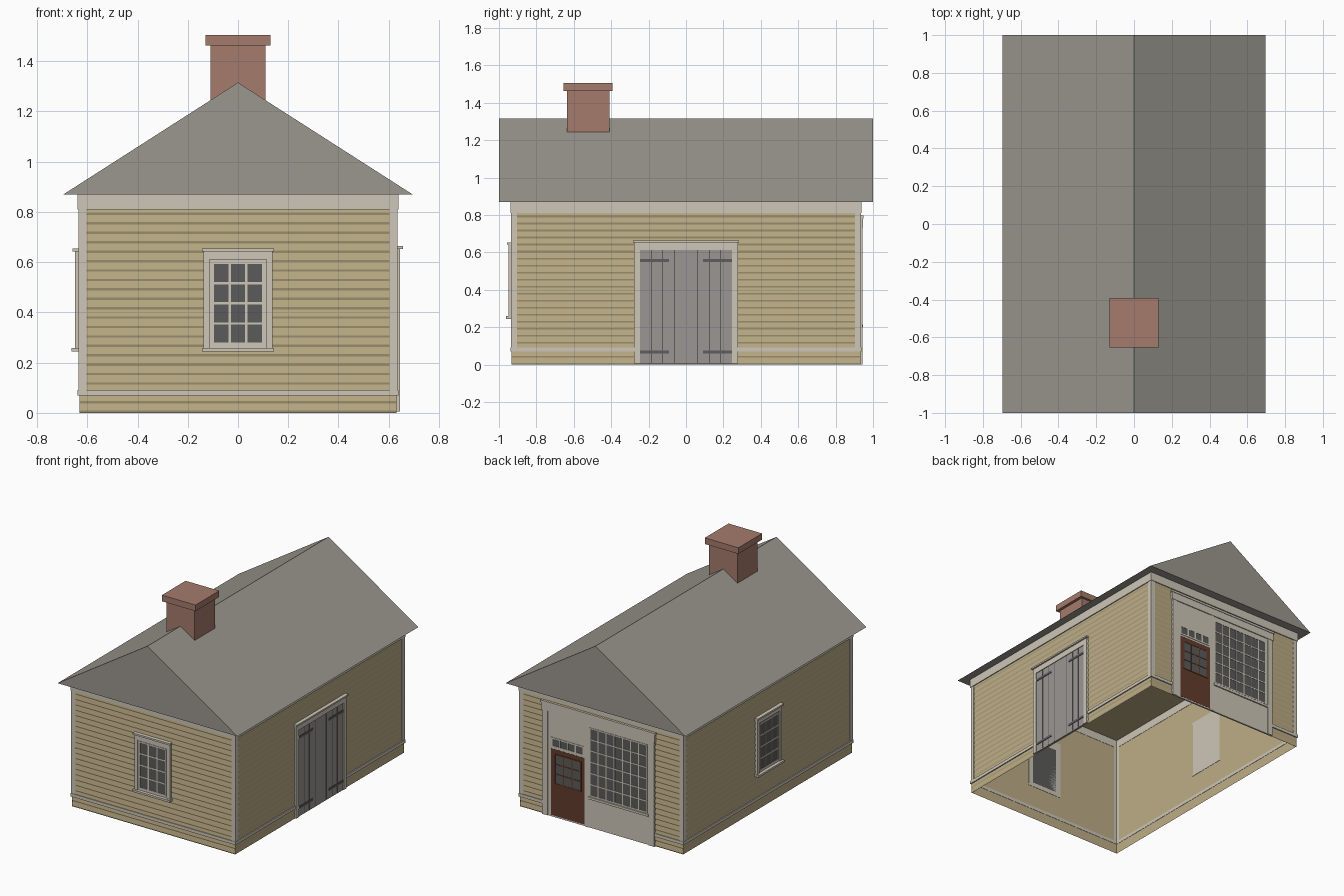
import bpy, bmesh
from mathutils import Matrix, Vector

cube = bpy.data.objects.get("Cube")
if cube:
    bpy.data.objects.remove(cube)


def material(name, r, g, b):
    m = bpy.data.materials.new(name)
    m.use_nodes = True
    m.diffuse_color = (r, g, b, 1)
    bsdf = next(n for n in m.node_tree.nodes if n.type == 'BSDF_PRINCIPLED')
    bsdf.inputs["Base Color"].default_value = (r, g, b, 1)
    bsdf.inputs["Roughness"].default_value = 0.9
    return m


TAN = material("tan siding", 0.51, 0.42, 0.24)
CREAM = material("cream trim", 0.62, 0.57, 0.48)
SLATE = material("grey roof", 0.33, 0.31, 0.275)
PLANK = material("grey planks", 0.33, 0.305, 0.287)
BRICK = material("brick red", 0.375, 0.198, 0.15)
GLASS = material("dark glass", 0.105, 0.105, 0.103)
BROWN = material("brown door", 0.127, 0.045, 0.025)
IRON = material("dark iron", 0.115, 0.107, 0.107)

HX, HY, WALL_TOP = 0.629, 0.929, 0.87
# Each side: outward direction, horizontal direction, wall distance, half width
SIDES = {
    "front": (Vector((0, -1, 0)), Vector((1, 0, 0)), HY, HX),
    "back": (Vector((0, 1, 0)), Vector((1, 0, 0)), HY, HX),
    "right": (Vector((1, 0, 0)), Vector((0, 1, 0)), HX, HY),
    "left": (Vector((-1, 0, 0)), Vector((0, 1, 0)), HX, HY),
}
# The model's own left is +x
SIDE_NAMES = {"front": "front", "back": "back", "right": "left", "left": "right"}


def finish(name, bm, mat):
    mesh = bpy.data.meshes.new(name)
    bm.to_mesh(mesh)
    bm.free()
    mesh.materials.append(mat)
    ob = bpy.data.objects.new(name, mesh)
    bpy.context.scene.collection.objects.link(ob)


def add_box(bm, a, b):
    a, b = Vector(a), Vector(b)
    size = Vector([abs(s) for s in b - a])
    bmesh.ops.create_cube(bm, size=1, matrix=Matrix.LocRotScale((a + b) / 2, None, size))


def box(name, mat, a, b):
    bm = bmesh.new()
    add_box(bm, a, b)
    finish(name, bm, mat)


def boards(name, mat, side, depth, rects):
    """Flat boards on a wall; each rect is (u0, u1, z0, z1)."""
    out, along, dist, _ = SIDES[side]
    bm = bmesh.new()
    for u0, u1, z0, z1 in rects:
        a = out * (dist - 0.002) + along * u0 + Vector((0, 0, z0))
        b = out * (dist + depth) + along * u1 + Vector((0, 0, z1))
        add_box(bm, a, b)
    finish(SIDE_NAMES[side] + "_" + name, bm, mat)


def glazing(name, side, u0, u1, z0, z1, cols, rows, bar, depth, mat=CREAM):
    """A pane of glass with a grid of glazing bars."""
    boards(name + "_glass", GLASS, side, depth, [(u0, u1, z0, z1)])
    h = bar / 2
    rects = []
    for i in range(cols + 1):
        u = u0 + (u1 - u0) * i / cols
        rects.append((u - h, u + h, z0 - h, z1 + h))
    for j in range(rows + 1):
        z = z0 + (z1 - z0) * j / rows
        rects.append((u0 - h, u1 + h, z - h, z + h))
    boards(name + "_bars", mat, side, depth + 0.002, rects)


def clapboards(name, side, half, first, last):
    """Overlapping siding as one stepped profile swept along the wall."""
    out, along, dist, _ = SIDES[side]
    pitch = 0.0375
    profile = []
    for i in range(first, last):
        profile += [(0.0005, i * pitch), (0.004, i * pitch + 0.009)]
    profile.append((0.0005, last * pitch))
    bm = bmesh.new()
    rows = []
    for d, z in profile:
        p = out * (dist + d) + Vector((0, 0, z))
        rows.append([bm.verts.new(p - along * half), bm.verts.new(p + along * half)])
    for a, b in zip(rows, rows[1:]):
        f = bm.faces.new((a[0], a[1], b[1], b[0]))
        f.normal_update()
        if f.normal.dot(out) < 0:
            f.normal_flip()
    finish(SIDE_NAMES[side] + "_" + name, bm, TAN)


# Wall shell, open underneath
bm = bmesh.new()
add_box(bm, (-HX, -HY, 0), (HX, HY, WALL_TOP - 0.004))
bm.normal_update()
bmesh.ops.delete(bm, geom=[f for f in bm.faces if f.normal.z < -0.5], context='FACES')
finish("wall_shell", bm, TAN)

# Siding and trim on all four walls
for side, (_, _, _, half) in SIDES.items():
    clapboards("lower_siding", side, half + 0.003, 0, 2)
    clapboards("siding", side, half - 0.02, 2, 22)
    edge = half + 0.006
    boards("corner_boards", CREAM, side, 0.006,
           [(-edge, 0.025 - half, 0.08, 0.82), (half - 0.025, edge, 0.08, 0.82)])
    edge = half + 0.009
    boards("frieze", CREAM, side, 0.009, [(-edge, edge, 0.81, WALL_TOP)])
    boards("baseboard", CREAM, side, 0.009, [(-edge, edge, 0.07, 0.092)])

# Solid gable roof
bm = bmesh.new()
ends = [[bm.verts.new((x, y, z)) for x, z in ((-0.695, WALL_TOP), (0.695, WALL_TOP), (0, 1.315))]
        for y in (-1, 1)]
bm.faces.new(ends[0])
bm.faces.new(ends[1][::-1])
for i in range(3):
    j = (i + 1) % 3
    bm.faces.new((ends[0][i], ends[1][i], ends[1][j], ends[0][j]))
bmesh.ops.recalc_face_normals(bm, faces=bm.faces)
finish("roof", bm, SLATE)

# Chimney
box("chimney_stack", BRICK, (-0.11, -0.635, 1.22), (0.11, -0.41, 1.47))
box("chimney_cap", BRICK, (-0.13, -0.655, 1.462), (0.13, -0.393, 1.505))

# Small sash windows
for side in ("front", "left"):
    boards("window_sash", CREAM, side, 0.012, [(-0.12, 0.12, 0.255, 0.62)])
    glazing("window", side, -0.1, 0.1, 0.275, 0.597, 3, 4, 0.009, 0.013)
    boards("window_casing", CREAM, side, 0.019,
           [(-0.137, -0.114, 0.255, 0.645), (0.114, 0.137, 0.255, 0.645), (-0.114, 0.114, 0.61, 0.645)])
    boards("window_sill", CREAM, side, 0.034, [(-0.144, 0.144, 0.245, 0.259)])
    boards("window_head", CREAM, side, 0.029, [(-0.144, 0.144, 0.642, 0.654)])

# Plank double door
boards("double_door", PLANK, "right", 0.011, [(-0.25, 0.25, 0.005, 0.62)])
boards("double_door_seams", IRON, "right", 0.012,
       [(s * u - 0.002, s * u + 0.002, 0.01, 0.612) for s in (-1, 1) for u in (0.062, 0.126, 0.184)])
boards("double_door_hinges", IRON, "right", 0.015,
       [(s * 0.168 - 0.078, s * 0.168 + 0.078, z, z + 0.016) for s in (-1, 1) for z in (0.06, 0.55)])
boards("double_door_casing", CREAM, "right", 0.016,
       [(-0.278, -0.247, 0.005, 0.657), (0.247, 0.278, 0.005, 0.657), (-0.25, 0.25, 0.613, 0.657)])
boards("double_door_head", CREAM, "right", 0.027, [(-0.284, 0.284, 0.653, 0.664)])

# Shopfront surround
boards("shopfront_panel", CREAM, "back", 0.0095, [(-0.414, 0.453, 0, 0.78)])
boards("shopfront_posts", CREAM, "back", 0.014,
       [(-0.414, -0.372, 0, 0.75), (0.411, 0.453, 0, 0.75), (0.095, 0.12, 0, 0.73)])
boards("shopfront_fascia", CREAM, "back", 0.016, [(-0.42, 0.459, 0.73, 0.79)])
boards("shopfront_cornice", CREAM, "back", 0.02, [(-0.425, 0.464, 0.782, 0.797)])

# Shop window and its sill
glazing("shop_window", "back", -0.355, 0.085, 0.225, 0.695, 7, 6, 0.008, 0.0105)
boards("shop_window_sill", CREAM, "back", 0.018, [(-0.37, 0.095, 0.2, 0.216)])

# Shop door with lights and transom
boards("shop_door", BROWN, "back", 0.0105, [(0.128, 0.385, 0.01, 0.475)])
glazing("shop_door_light", "back", 0.155, 0.355, 0.235, 0.44, 3, 3, 0.007, 0.0115, BROWN)
glazing("transom", "back", 0.135, 0.38, 0.492, 0.55, 4, 1, 0.01, 0.0105)
